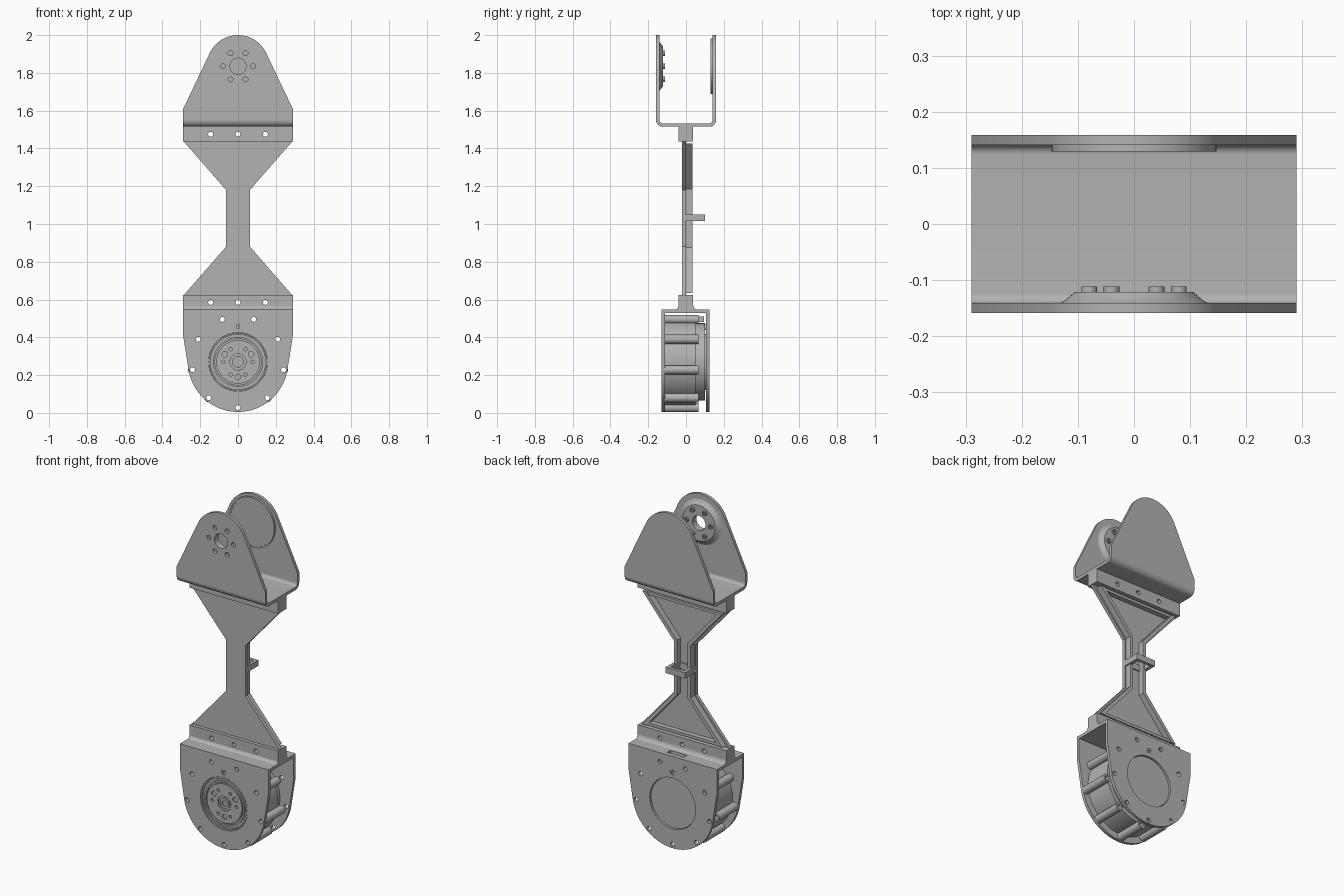
import bpy, bmesh, math
from mathutils import Matrix, Vector

cube = bpy.data.objects.get("Cube")
if cube:
    bpy.data.objects.remove(cube, do_unlink=True)

GREY = (0.45, 0.45, 0.45, 1)
metal = bpy.data.materials.new("plain_grey")
metal.use_nodes = True
metal.diffuse_color = GREY
metal.node_tree.nodes["Principled BSDF"].inputs["Base Color"].default_value = GREY

# Local sketch plane -> world: "y" sketches in xz, "x" in yz, "z" in xy
AXES = {"x": Matrix(((0, 0, 1), (1, 0, 0), (0, 1, 0))),
        "y": Matrix(((1, 0, 0), (0, 0, -1), (0, 1, 0))),
        "z": Matrix.Identity(3)}


def finish(name, bm):
    bmesh.ops.remove_doubles(bm, verts=bm.verts, dist=1e-5)
    bmesh.ops.recalc_face_normals(bm, faces=bm.faces)
    mesh = bpy.data.meshes.new(name)
    bm.to_mesh(mesh)
    bm.free()
    mesh.materials.clear()
    mesh.materials.append(metal)
    ob = bpy.data.objects.new(name, mesh)
    bpy.context.collection.objects.link(ob)
    bpy.ops.object.select_all(action="DESELECT")
    ob.select_set(True)
    bpy.context.view_layer.objects.active = ob
    bpy.ops.object.shade_smooth_by_angle(angle=math.radians(35))
    return ob


def arc(cx, cy, r, a, b, n):
    angles = [math.radians(a + (b - a) * i / n) for i in range(n + 1)]
    return [(cx + r * math.cos(t), cy + r * math.sin(t)) for t in angles]


def circle(cx, cy, r, n=20):
    return arc(cx, cy, r, 0, 360, n)[:-1]


def ring_points(cx, cy, r, count, start=0):
    return arc(cx, cy, r, start, start + 360, count)[:-1]


def rect(x0, y0, x1, y1):
    return [(x0, y0), (x1, y0), (x1, y1), (x0, y1)]


def plate(name, outline, lo, hi, axis="y", holes=()):
    """Flat outline with holes, extruded from lo to hi along an axis."""
    curve = bpy.data.curves.new(name, "CURVE")
    curve.dimensions = "2D"
    curve.fill_mode = "BOTH"
    curve.extrude = (hi - lo) / 2
    for loop in [outline, *holes]:
        spline = curve.splines.new("POLY")
        spline.points.add(len(loop) - 1)
        for p, (u, v) in zip(spline.points, loop):
            p.co = (u, v, 0, 1)
        spline.use_cyclic_u = True
    temp = bpy.data.objects.new(name + "_sketch", curve)
    bpy.context.collection.objects.link(temp)
    dg = bpy.context.evaluated_depsgraph_get()
    mesh = bpy.data.meshes.new_from_object(temp.evaluated_get(dg))
    bm = bmesh.new()
    bm.from_mesh(mesh)
    bpy.data.objects.remove(temp, do_unlink=True)
    bpy.data.curves.remove(curve)
    bpy.data.meshes.remove(mesh)
    shift = Vector([(lo + hi) / 2 if a == axis else 0 for a in "xyz"])
    bm.transform(Matrix.Translation(shift) @ AXES[axis].to_4x4())
    return finish(name, bm)


def lathe(name, profile, x, z, steps=64):
    """Turn (radius, y) points around an axis parallel to y."""
    bm = bmesh.new()
    vs = [bm.verts.new((x + r, y, z)) for r, y in profile]
    es = [bm.edges.new(pair) for pair in zip(vs, vs[1:])]
    if profile[0][0] > 0:
        es.append(bm.edges.new((vs[-1], vs[0])))
    bmesh.ops.spin(bm, geom=vs + es, cent=(x, 0, z), axis=(0, 1, 0),
                   angle=math.tau, steps=steps, use_merge=True)
    return finish(name, bm)


def tube(name, x, z, r_in, r_out, lo, hi, steps=20):
    return lathe(name, [(r_in, lo), (r_out, lo), (r_out, hi), (r_in, hi)], x, z, steps)


W = 0.29       # half width of the wide parts
PIVOT = 1.835  # height of the upper pivot
AXLE = 0.27    # height of the motor axle

# Upper fork: bent base and two tapering legs
half = arc(0.124, 1.55, 0.035, -90, 0, 8) + arc(0.124, 1.55, 0.017, 0, -90, 8)
outer, inner = half[:9], half[9:]
flip = lambda pts: [(-u, v) for u, v in reversed(pts)]
plate("fork_base", outer + inner + flip(inner) + flip(outer), -W, W, "x")
leg = [(-W, 1.55), (W, 1.55), (W, 1.61)] + arc(0, PIVOT, 0.165, 25.6, 154.4, 28) + [(-W, 1.61)]
bolts = ring_points(0, PIVOT, 0.08, 6)
plate("fork_front_leg", leg, -0.159, -0.141, "y",
      [circle(0, PIVOT, 0.043, 32)] + [circle(u, v, 0.013) for u, v in bolts])
plate("fork_back_leg", leg, 0.141, 0.159)
lathe("front_pivot_boss", [(0.043, -0.143), (0.138, -0.143), (0.127, -0.139), (0.118, -0.132),
                           (0.105, -0.121), (0.043, -0.121)], 0, PIVOT)
for u, v in bolts:
    tube("pivot_bolt_collar", u, v, 0.008, 0.014, -0.123, -0.111)
lathe("back_pivot_disc", [(0, 0.131), (0.138, 0.131), (0.138, 0.129), (0.147, 0.129),
                          (0.147, 0.143), (0, 0.143)], 0, PIVOT)

# Clamp blocks joining the arm to the fork and to the housing
for name, lo, hi, hz in (("upper_clamp", 1.437, 1.52, 1.475), ("lower_clamp", 0.54, 0.625, 0.585)):
    plate(name, rect(-W, lo, W, hi), -0.04, 0.037, "y",
          [circle(x, hz, 0.013) for x in (-0.145, 0, 0.145)])
for s in (-1, 1):
    fillet = arc(s * 0.064, 0.572, 0.026, -90, -90 - s * 90, 6)
    plate("clamp_fillet", fillet + [(s * 0.037, 0.545)], -W, W, "x")

# Arm: waisted front plate, edge rails, cross ribs and cable loop
right = [(W, 0.62), (0.063, 0.88), (0.063, 1.18), (W, 1.44)]
plate("arm_plate", right + flip(right), -0.02, 0)
rail = [(0.262, 0.635), (0.055, 0.876), (0.055, 1.184), (0.262, 1.425)]
rail_in = [(0.235, 0.635), (0.035, 0.868), (0.035, 1.192), (0.235, 1.425)]
for s in (-1, 1):
    plate("arm_rail", [(s * u, v) for u, v in rail + rail_in[::-1]], -0.002, 0.035)
for z in (0.635, 1.409):
    plate("arm_cross_rib", rect(-0.24, z, 0.24, z + 0.016), -0.002, 0.03)
plate("cable_loop", rect(-0.063, -0.002, 0.063, 0.1), 1.015, 1.05, "z",
      [rect(-0.044, 0.008, 0.044, 0.082)])

# Motor housing: slotted top and two rounded cheeks
mounts = [(s * x, z) for s in (-1, 1) for x, z in
          ((0.083, 0.495), (0.21, 0.39), (0.241, 0.228), (0.155, 0.08))] + [(0, 0.028)]
cheek = [(W, 0.548), (-W, 0.548), (-W, 0.405)] + arc(0, AXLE, 0.265, 189, 351, 40) + [(W, 0.405)]
holes = [circle(x, z, 0.013) for x, z in mounts]
pin = circle(0, 0.455, 0.016)
plate("housing_front", cheek, -0.13, -0.112, "y", holes + [pin, circle(0, AXLE, 0.155, 64)])
plate("housing_back", cheek, 0.107, 0.125, "y", holes + [pin, circle(0, AXLE, 0.15, 64)])
plate("housing_top", rect(-W, -0.115, W, 0.11), 0.53, 0.548, "z",
      [rect(-0.055, 0.068, 0.055, 0.098)])
plate("cable_connector", rect(-0.045, 0.482, 0.045, 0.51), 0.055, 0.095)

# Motor: stepped body, mounting posts and front hub
lathe("motor_body", [(0, -0.111), (0.228, -0.111), (0.228, 0.05), (0.205, 0.05), (0.205, 0.1),
                     (0.148, 0.1), (0.148, 0.115), (0, 0.115)], 0, AXLE, 80)
for x, z in mounts:
    tube("mounting_post", x, z, 0.013, 0.024, -0.114, 0.065)
for lo, hi in ((-0.128, -0.11), (0.095, 0.122)):
    tube("locating_pin", 0, 0.455, 0.008, 0.0155, lo, hi)
lathe("motor_hub", [(0, -0.12), (0.016, -0.12), (0.016, -0.127), (0.03, -0.127), (0.03, -0.118),
                    (0.122, -0.118), (0.122, -0.128), (0.132, -0.128), (0.132, -0.119),
                    (0.145, -0.119), (0.145, -0.128), (0.153, -0.128), (0.153, -0.105),
                    (0, -0.105)], 0, AXLE)
small = [circle(x, z, 0.009) for x, z in ring_points(0, AXLE, 0.078, 6)]
large = [circle(x, z, 0.015) for x, z in ring_points(0, AXLE, 0.08, 3, 30)]
plate("hub_flange", circle(0, AXLE, 0.115, 64), -0.128, -0.117, "y",
      small + large + [circle(0, AXLE, 0.043, 32)])
